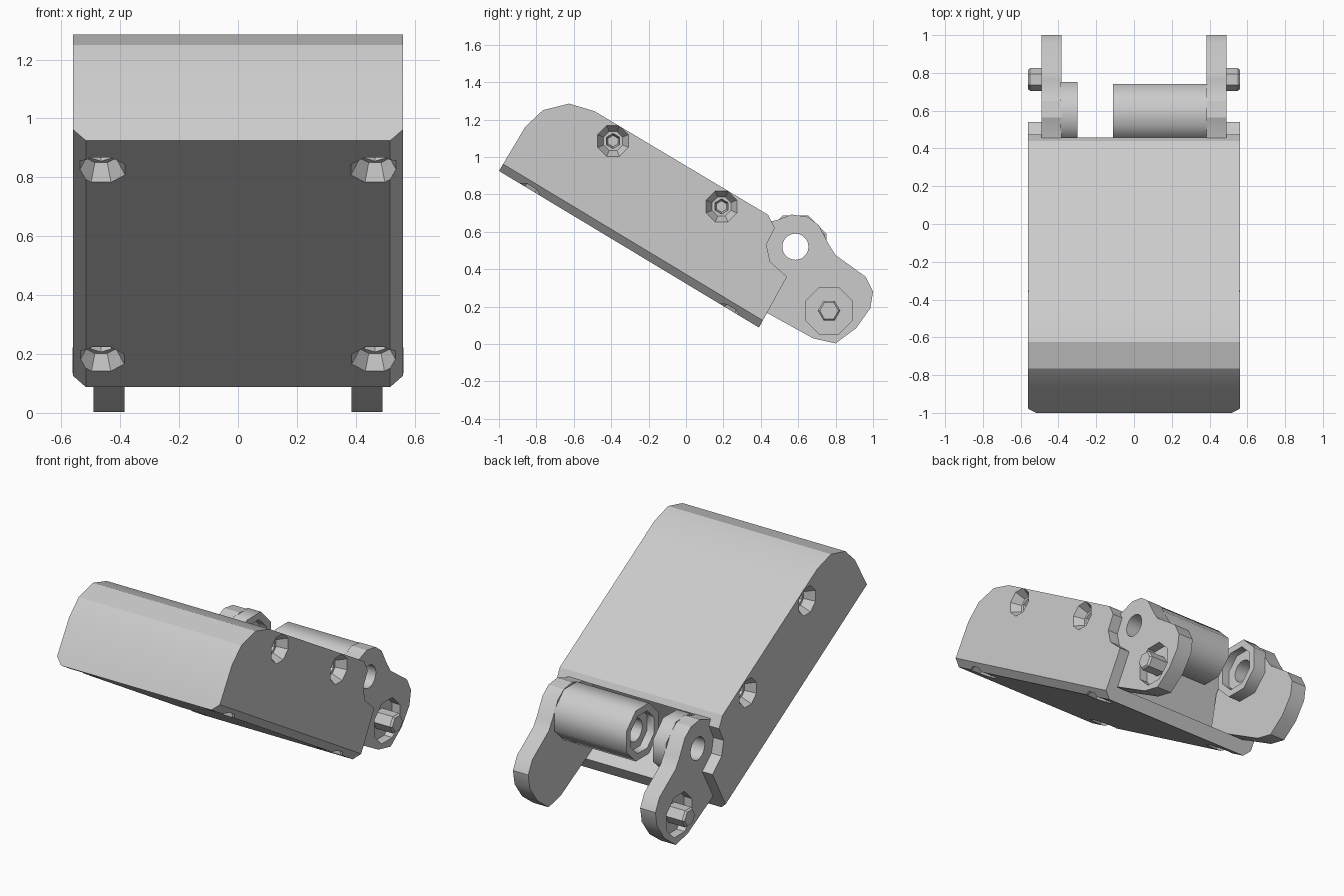
import bpy, bmesh, math
from mathutils import Vector, Matrix

if "Cube" in bpy.data.objects:
    bpy.data.objects.remove(bpy.data.objects["Cube"], do_unlink=True)

grey = bpy.data.materials.new("light grey")
grey.use_nodes = True
grey.diffuse_color = (0.6, 0.6, 0.6, 1)
grey.node_tree.nodes["Principled BSDF"].inputs["Base Color"].default_value = (0.6, 0.6, 0.6, 1)


def finish(bm, name):
    bmesh.ops.recalc_face_normals(bm, faces=bm.faces[:])
    mesh = bpy.data.meshes.new(name)
    bm.to_mesh(mesh)
    bm.free()
    mesh.materials.append(grey)
    ob = bpy.data.objects.new(name, mesh)
    bpy.context.collection.objects.link(ob)
    return ob


def prism_mesh(points, x0, x1):
    """Side outline (y, z) extruded along x."""
    bm = bmesh.new()
    face = bm.faces.new([bm.verts.new((x0, y, z)) for y, z in points])
    new = bmesh.ops.extrude_face_region(bm, geom=[face])["geom"]
    verts = [v for v in new if isinstance(v, bmesh.types.BMVert)]
    bmesh.ops.translate(bm, verts=verts, vec=(x1 - x0, 0, 0))
    return bm


def rod(name, start, direction, length, r0, r1=None, sides=8, turn=0.0):
    """Straight or tapered rod running from start along direction."""
    d = Vector(direction).normalized()
    m = (Matrix.Translation(Vector(start) + d * length / 2)
         @ d.to_track_quat('Z', 'Y').to_matrix().to_4x4() @ Matrix.Rotation(turn, 4, 'Z'))
    bm = bmesh.new()
    bmesh.ops.create_cone(bm, cap_ends=True, segments=sides, radius1=r0,
                          radius2=r0 if r1 is None else r1, depth=length, matrix=m)
    return finish(bm, name)


def select(ob):
    bpy.ops.object.select_all(action='DESELECT')
    ob.select_set(True)
    bpy.context.view_layer.objects.active = ob


def cut(ob, cutter):
    cutter.hide_render = True
    mod = ob.modifiers.new("cut", 'BOOLEAN')
    mod.operation = 'DIFFERENCE'
    mod.solver = 'EXACT'
    mod.object = cutter
    select(ob)
    bpy.ops.object.modifier_apply(modifier=mod.name)
    bpy.data.objects.remove(cutter, do_unlink=True)


def smooth(ob, degrees=28):
    select(ob)
    bpy.ops.object.shade_smooth_by_angle(angle=math.radians(degrees))


# Tilted housing with chamfered lower side edges
W = 0.56
outline = [(-1, 0.925), (-0.86, 1.16), (-0.765, 1.25), (-0.625, 1.285), (-0.49, 1.245),
           (0.44, 0.69), (0.475, 0.62), (0.43, 0.53), (0.45, 0.44), (0.54, 0.36), (0.39, 0.088)]
bm = prism_mesh(outline, -W, W)
lower = [e for e in bm.edges if abs(e.verts[0].co.x - e.verts[1].co.x) < 0.01
         and abs(e.verts[0].co.y - e.verts[1].co.y) > 1.2]
bmesh.ops.bevel(bm, geom=lower, offset=0.043, segments=1, affect='EDGES')
body = finish(bm, "housing")

# Open hinge bay at the rear of the housing
bay = [(0.68, 0.014), (0.2, 0.305), (0.29, 0.52), (0.37, 0.69), (0.44, 0.655), (0.68, 0.655)]
cut(body, finish(prism_mesh(bay, -0.49, 0.49), "bay_cutter"))

# Countersunk screw holes with hexagonal sockets
up = Vector((0, 0.52, 0.854))


def screw_hole(pos, direction):
    d = Vector(direction)
    pos = Vector(pos)
    cut(body, rod("countersink", pos - d * 0.02, d, 0.08, 0.1, 0.055, 8, math.pi / 8))
    cut(body, rod("socket", pos + d * 0.04, d, 0.07, 0.045, 0.03, 6))


for side in (-1, 1):
    for y, z in ((-0.39, 1.085), (0.19, 0.735)):
        screw_hole((side * W, y, z), (-side, 0, 0))
    for y, z in ((-0.835, 0.825), (0.23, 0.177)):
        screw_hole((side * 0.465, y, z), up)
smooth(body)

# Hinge arms with pin hole, bolt recess and hexagonal bolt
PIN = (0.585, 0.52)
BOLT = (0.765, 0.178)
arm_outline = [(0.39, 0.19), (0.68, 0.03), (0.80, 0.003), (0.91, 0.085), (0.985, 0.19),
               (1.0, 0.28), (0.96, 0.36), (0.80, 0.475), (0.765, 0.53), (0.71, 0.635),
               (0.65, 0.68), (0.565, 0.692), (0.48, 0.66), (0.40, 0.65), (0.30, 0.5), (0.25, 0.275)]
for side, label in ((-1, "right"), (1, "left")):
    out = (side, 0, 0)
    arm = finish(prism_mesh(arm_outline, side * 0.385, side * 0.49), label + "_hinge_arm")
    cut(arm, rod("pin_cutter", (side * 0.3, *PIN), out, 0.3, 0.07, sides=20))
    cut(arm, rod("recess_cutter", (side * 0.435, *BOLT), out, 0.1, 0.135, turn=math.pi / 8))
    smooth(arm)
    rod(label + "_bolt", (side * 0.42, *BOLT), out, 0.13, 0.06, sides=6, turn=math.pi / 2)
    rod(label + "_bolt_tip", (side * 0.55, *BOLT), out, 0.012, 0.06, 0.05, 6, math.pi / 2)

# Hollow hinge barrels, a long one and a short one
for label, start, end, radius in (("long", 0.39, -0.11, 0.17), ("short", -0.39, -0.30, 0.18)):
    s = 1 if end > start else -1
    barrel = rod(label + "_hinge_barrel", (start, *PIN), (s, 0, 0), abs(end - start), radius,
                 turn=math.pi / 8)
    cut(barrel, rod("bore_cutter", (start - s * 0.05, *PIN), (s, 0, 0), 0.7, 0.07, sides=20))
    cut(barrel, rod("mouth_cutter", (end - s * 0.05, *PIN), (s, 0, 0), 0.1, radius - 0.045,
                    turn=math.pi / 8))
    smooth(barrel, 46)
